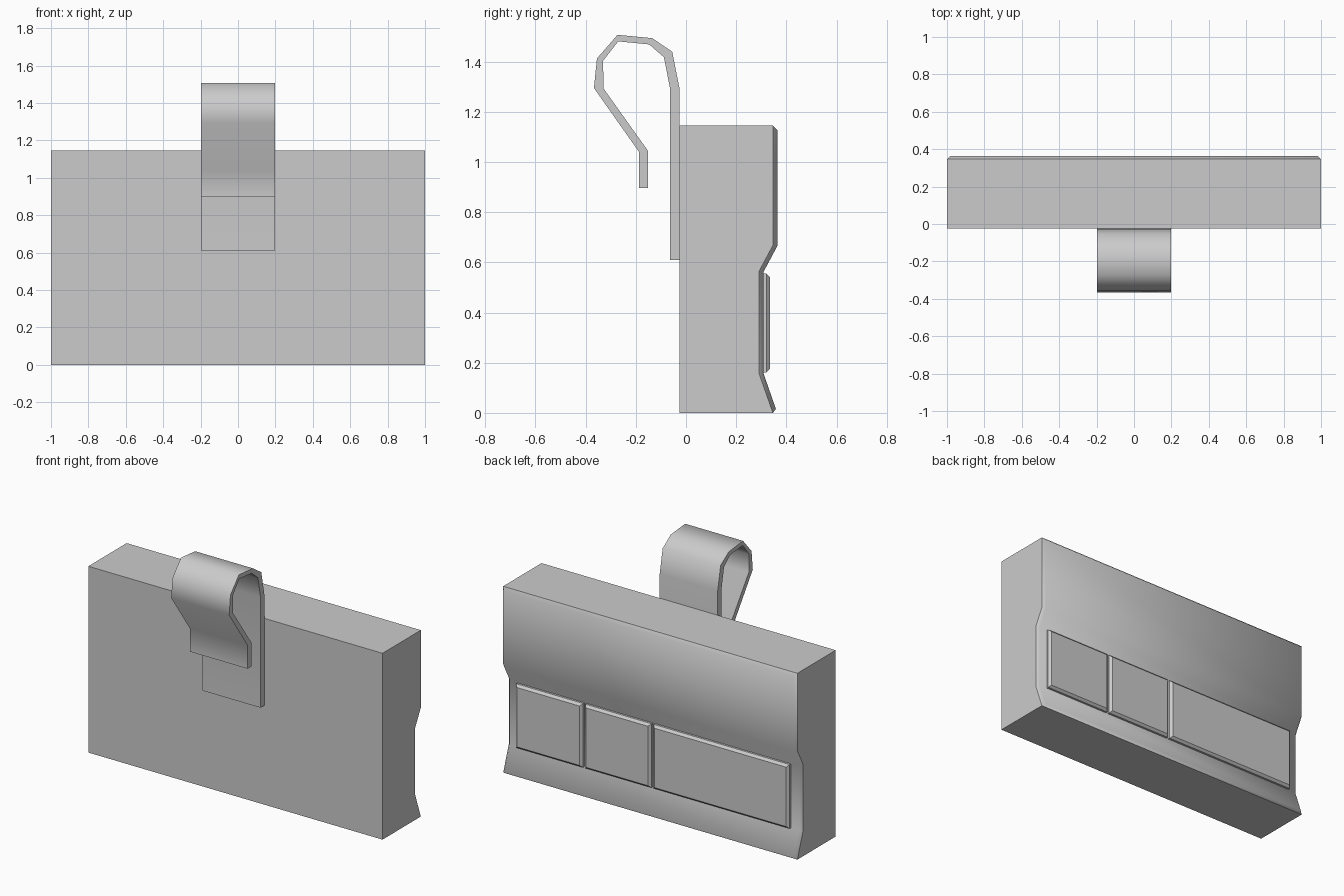
import bpy, bmesh
from math import radians

if "Cube" in bpy.data.objects:
    bpy.data.objects.remove(bpy.data.objects["Cube"])


def prism(bm, profile, x0, x1):
    """Extrude a closed (y, z) profile along x."""
    face = bm.faces.new([bm.verts.new((x0, y, z)) for y, z in profile])
    ext = bmesh.ops.extrude_face_region(bm, geom=[face])["geom"]
    verts = [v for v in ext if isinstance(v, bmesh.types.BMVert)]
    bmesh.ops.translate(bm, verts=verts, vec=(x1 - x0, 0, 0))
    bmesh.ops.recalc_face_normals(bm, faces=bm.faces)


def bevel_back_rim(bm, width):
    """Chamfer the outline of the faces that look towards +y."""
    rim = [e for e in bm.edges
           if sum(f.normal.y > 0.5 for f in e.link_faces) == 1]
    bmesh.ops.bevel(bm, geom=rim, offset=width, segments=1,
                    affect='EDGES', profile=0.5)
    bmesh.ops.recalc_face_normals(bm, faces=bm.faces)


def finish(bm, name):
    mesh = bpy.data.meshes.new(name)
    bm.to_mesh(mesh)
    bm.free()
    obj = bpy.data.objects.new(name, mesh)
    bpy.context.collection.objects.link(obj)
    return obj


# Body: block with a shallow button channel across the back
bm = bmesh.new()
prism(bm, [(-0.025, 0), (0.364, 0), (0.308, 0.16), (0.308, 0.56),
           (0.364, 0.665), (0.364, 1.145), (-0.025, 1.145)], -1, 1)
bevel_back_rim(bm, 0.017)
for f in bm.faces:
    f.smooth = True
for e in bm.edges:
    # keep the plain sides crisp, blend the moulded back
    e.smooth = all(f.normal.y > 0.25 for f in e.link_faces)
finish(bm, "body")

# Three buttons: two small and one wide
buttons = {"small_button_outer": (0.475, 0.93),
           "small_button_inner": (0.01, 0.46),
           "wide_button": (-0.93, -0.005)}
for name, (x0, x1) in buttons.items():
    bm = bmesh.new()
    prism(bm, [(0.29, 0.162), (0.335, 0.162),
               (0.335, 0.555), (0.29, 0.555)], x0, x1)
    bevel_back_rim(bm, 0.014)
    finish(bm, name)

# Visor clip: bent strip on the front
bm = bmesh.new()
prism(bm, [(-0.025, 0.61), (-0.026, 1.294), (-0.055, 1.44), (-0.135, 1.494),
           (-0.273, 1.507), (-0.355, 1.413), (-0.367, 1.295),
           (-0.187, 1.04), (-0.187, 0.897), (-0.151, 0.897),
           (-0.151, 1.044), (-0.328, 1.292), (-0.331, 1.403),
           (-0.27, 1.481), (-0.147, 1.469), (-0.088, 1.418),
           (-0.063, 1.29), (-0.063, 0.61)], -0.197, 0.197)
clip = finish(bm, "clip")
bpy.context.view_layer.objects.active = clip
clip.select_set(True)
bpy.ops.object.shade_smooth_by_angle(angle=radians(60))
